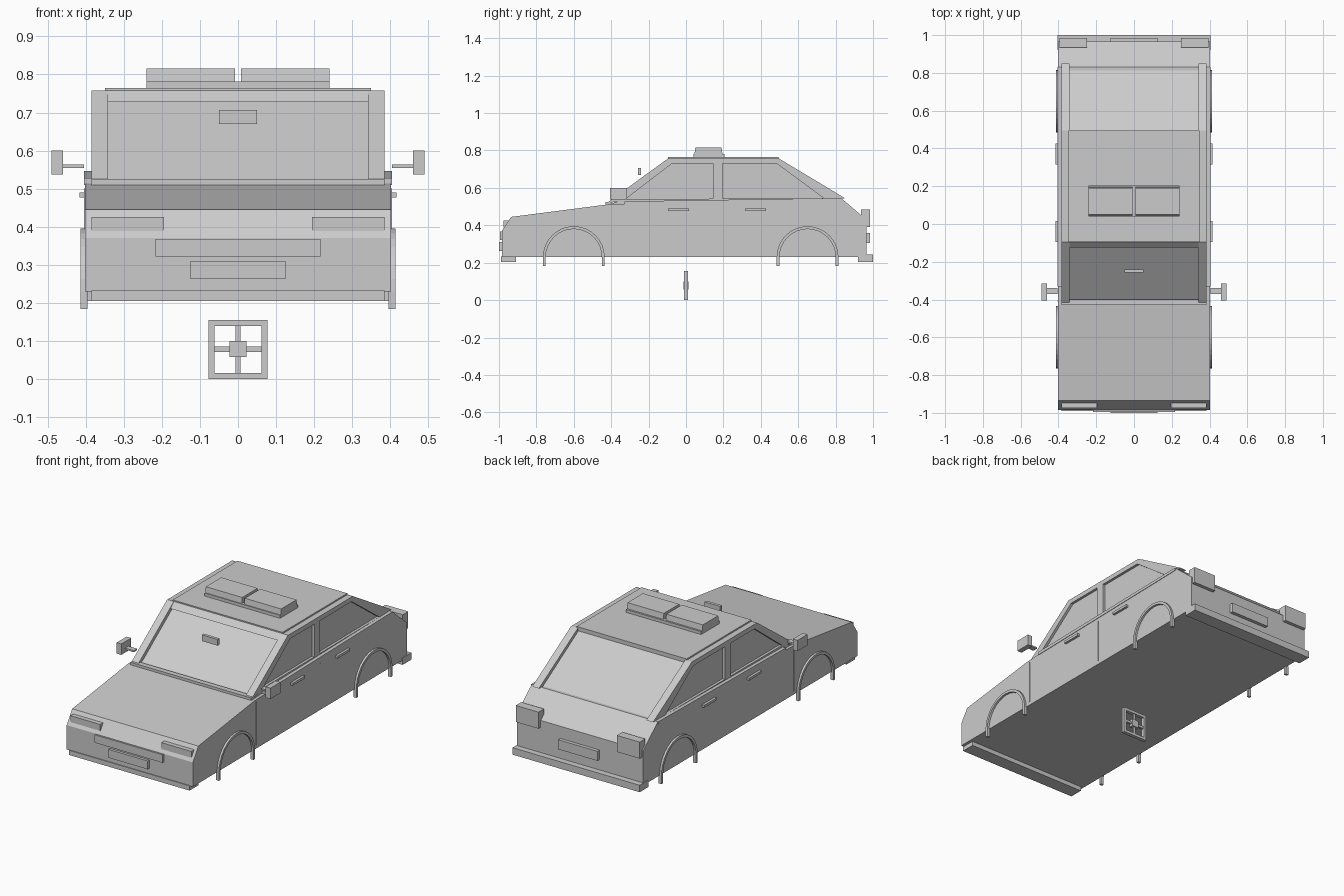
import bpy, bmesh, math
from mathutils import Vector

old = bpy.data.objects.get("Cube")
if old:
    bpy.data.objects.remove(old, do_unlink=True)

grey = bpy.data.materials.new("light grey")
grey.use_nodes = True
grey.diffuse_color = (0.6, 0.6, 0.6, 1)
grey.node_tree.nodes["Principled BSDF"].inputs["Base Color"].default_value = (0.6, 0.6, 0.6, 1)


def finish(name, bm):
    bmesh.ops.recalc_face_normals(bm, faces=bm.faces)
    mesh = bpy.data.meshes.new(name)
    bm.to_mesh(mesh)
    bm.free()
    mesh.materials.append(grey)
    obj = bpy.data.objects.new(name, mesh)
    bpy.context.collection.objects.link(obj)
    return obj


def prism(name, profile, x0, x1, both=False):
    """Extrude a (y, z) outline along x, optionally on both sides."""
    for side, label in ((1, "left_"), (-1, "right_")) if both else ((1, ""),):
        bm = bmesh.new()
        face = bm.faces.new([bm.verts.new((side * x0, y, z)) for y, z in profile])
        new = bmesh.ops.extrude_face_region(bm, geom=[face])["geom"]
        verts = [g for g in new if isinstance(g, bmesh.types.BMVert)]
        bmesh.ops.translate(bm, verts=verts, vec=Vector((side * (x1 - x0), 0, 0)))
        finish(label + name, bm)


def box(name, x, y, z, both=False):
    prism(name, [(y[0], z[0]), (y[1], z[0]), (y[1], z[1]), (y[0], z[1])], x[0], x[1], both)


# Lower body and bumpers
prism("body", [(-0.985, 0.23), (-0.985, 0.37), (-0.935, 0.445), (-0.43, 0.51), (0, 0.525),
               (0.83, 0.545), (0.965, 0.43), (0.965, 0.23)], -0.402, 0.402)
box("front_bumper", (-0.385, 0.385), (-0.99, -0.91), (0.205, 0.232))
box("rear_bumper", (-0.405, 0.405), (0.92, 1.0), (0.205, 0.245))

# Cabin glass, slightly inside the frame
prism("cabin_glass", [(-0.40, 0.51), (-0.085, 0.74), (0.49, 0.74), (0.82, 0.54)], -0.37, 0.37)

# Window frames and pillars
frame = (0.342, 0.385)
prism("front_pillar", [(-0.43, 0.515), (-0.33, 0.535), (-0.075, 0.73), (-0.095, 0.758)], *frame, True)
prism("rear_pillar", [(0.485, 0.73), (0.75, 0.535), (0.85, 0.545), (0.495, 0.758)], *frame, True)
box("roof_rail", frame, (-0.095, 0.495), (0.73, 0.757), True)
box("middle_pillar", frame, (0.145, 0.195), (0.53, 0.735), True)
prism("window_sill", [(-0.43, 0.505), (0.8, 0.53), (0.8, 0.545), (-0.33, 0.54)], *frame, True)
prism("shoulder", [(-0.33, 0.51), (0.83, 0.53), (0.83, 0.546), (-0.33, 0.528)], 0.385, 0.405, True)
box("windscreen_base", (-0.385, 0.385), (-0.43, -0.40), (0.505, 0.525))
prism("windscreen_header", [(-0.125, 0.728), (-0.095, 0.758), (-0.06, 0.758), (-0.06, 0.728)], -0.345, 0.345)
box("roof", (-0.35, 0.35), (-0.095, 0.495), (0.742, 0.765))

# Roof light bar
box("light_bar_base", (-0.24, 0.24), (0.04, 0.205), (0.763, 0.782))
prism("light_bar_lens", [(0.045, 0.78), (0.05, 0.815), (0.19, 0.815), (0.195, 0.78)], 0.008, 0.24, True)

# Lamps, grille and plates
box("headlight", (0.195, 0.385), (-0.975, -0.94), (0.388, 0.425), True)
box("grille", (-0.217, 0.217), (-0.995, -0.98), (0.322, 0.368))
box("front_plate", (-0.125, 0.125), (-1.0, -0.98), (0.262, 0.31))
box("taillight", (0.25, 0.395), (0.935, 0.985), (0.39, 0.485), True)
box("rear_plate", (-0.125, 0.125), (0.96, 0.985), (0.305, 0.36))

# Mirrors
box("mirror_arm", (0.405, 0.462), (-0.37, -0.34), (0.554, 0.563), True)
box("mirror", (0.46, 0.49), (-0.405, -0.315), (0.537, 0.6), True)
box("inside_mirror", (-0.05, 0.05), (-0.257, -0.24), (0.67, 0.706))

# Door handles and seams
for door, y in (("front", -0.095), ("rear", 0.315)):
    box(door + "_handle", (0.4, 0.416), (y, y + 0.112), (0.476, 0.49), True)
for label, y in (("front", -0.41), ("middle", 0.17)):
    box(label + "_door_seam", (0.4, 0.4045), (y, y + 0.006), (0.25, 0.5), True)

# Wheel arch trims: half ring with straight legs
for label, cy in (("front", -0.6), ("rear", 0.65)):
    outline = []
    for radius, order in ((0.165, range(17)), (0.15, range(16, -1, -1))):
        ring = [(cy + radius * math.cos(math.pi * i / 16),
                 0.23 + radius * math.sin(math.pi * i / 16)) for i in order]
        legs = [(ring[0][0], 0.183), (ring[-1][0], 0.183)]
        outline += [legs[0]] + ring + [legs[1]]
    prism(label + "_wheel_arch", outline, 0.396, 0.414, True)

# Square steering wheel below the floor
rim = (-0.01, 0.01)
box("wheel_rim_side", (0.062, 0.078), rim, (0.0, 0.155), True)
for label, z in (("bottom", 0.0), ("top", 0.139)):
    box("wheel_rim_" + label, (-0.064, 0.064), rim, (z, z + 0.016))
box("wheel_spoke_upright", (-0.007, 0.007), (-0.006, 0.006), (0.01, 0.145))
box("wheel_spoke_across", (-0.07, 0.07), (-0.006, 0.006), (0.071, 0.085))
box("wheel_hub", (-0.022, 0.022), (-0.013, 0.013), (0.057, 0.099))
